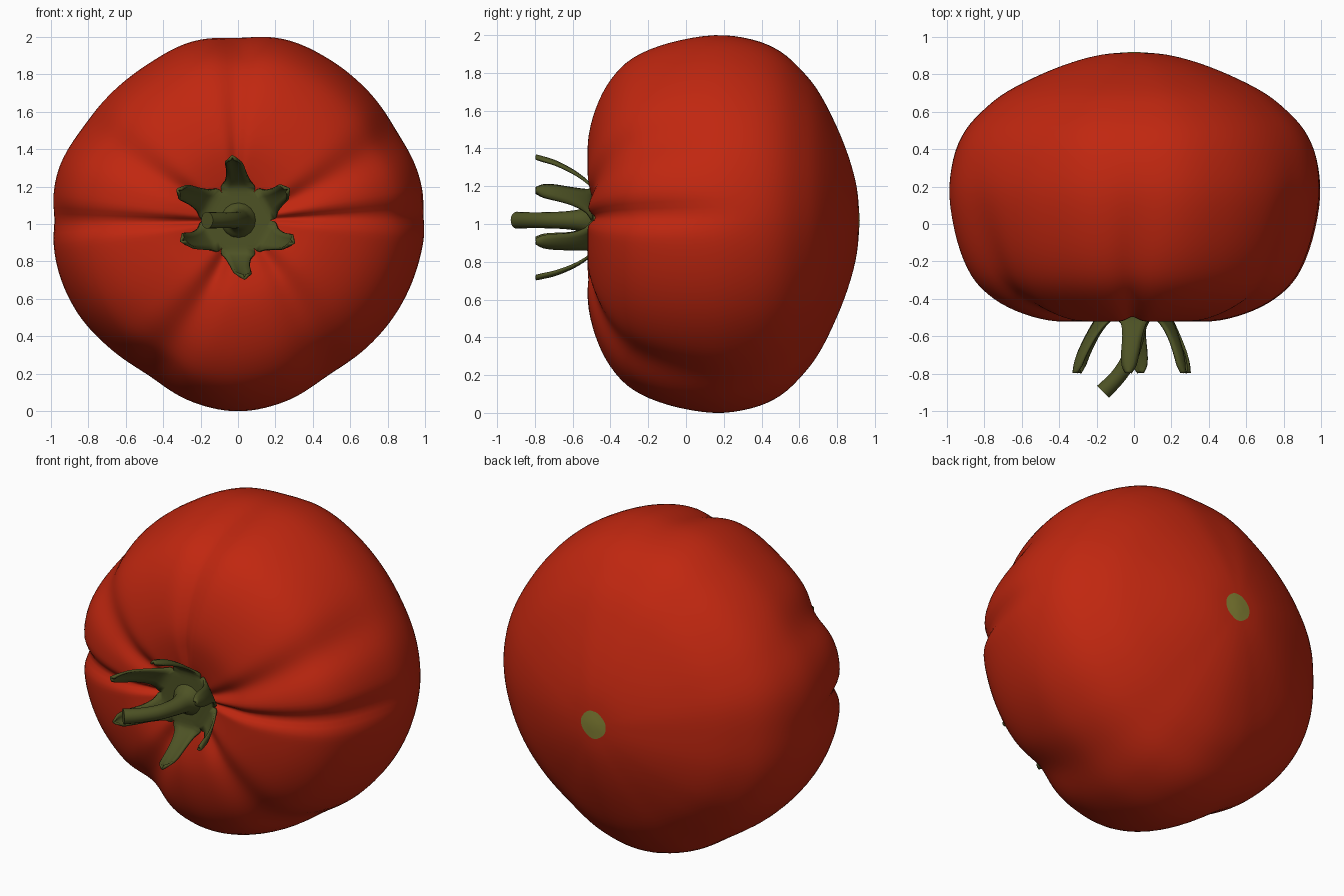
import bpy, bmesh, math
from mathutils import Vector

if "Cube" in bpy.data.objects:
    bpy.data.objects.remove(bpy.data.objects["Cube"])

CZ = 1.02  # height of the fruit axis, which runs along y


def material(name, rgb):
    m = bpy.data.materials.new(name)
    m.diffuse_color = (*rgb, 1)
    m.use_nodes = True
    m.node_tree.nodes["Principled BSDF"].inputs["Base Color"].default_value = m.diffuse_color
    return m


RED = material("ripe red", (0.53, 0.020, 0.005))
GREEN = material("stem green", (0.075, 0.085, 0.018))
OLIVE = material("blossom scar olive", (0.24, 0.23, 0.037))


def catmull(a, b, c, d, t):
    return 0.5 * (2 * b + (c - a) * t + (2 * a - 5 * b + 4 * c - d) * t * t
                  + (3 * b - a - 3 * c + d) * t ** 3)


def smooth_path(points, steps):
    """Resample a list of tuples as a smooth curve."""
    p = [Vector(q) for q in points]
    p = [2 * p[0] - p[1]] + p + [2 * p[-1] - p[-2]]
    out = [catmull(*p[i:i + 4], k / steps) for i in range(len(p) - 3) for k in range(steps)]
    return out + [p[-2]]


def finish(bm, name, mats):
    bmesh.ops.recalc_face_normals(bm, faces=bm.faces)
    me = bpy.data.meshes.new(name)
    bm.to_mesh(me)
    bm.free()
    for m in mats:
        me.materials.append(m)
    for f in me.polygons:
        f.use_smooth = True
    ob = bpy.data.objects.new(name, me)
    bpy.context.collection.objects.link(ob)
    return ob


def bridge(bm, r0, r1):
    n = len(r0)
    return [bm.faces.new((r0[i], r0[(i + 1) % n], r1[(i + 1) % n], r1[i])) for i in range(n)]


# ---- fruit: lathed (radius, y) profile, uneven outline, creased front
PROFILE = [(0, -.44), (.1, -.465), (.25, -.505), (.42, -.52), (.6, -.48), (.76, -.40),
           (.88, -.28), (.96, -.09), (1, .15), (.975, .35), (.91, .50), (.8, .62),
           (.68, .71), (.5, .80), (.33, .865), (.17, .905), (0, .92)]
# outline radius every 15 degrees, from +x towards +z
OUTLINE = [1.0, .995, .980, .98, .988, .998, .98, .985, .963, .96, .975, .997,
           .99, .997, .99, .969, .967, 1.0, 1.02, 1.0, .966, .968, .98, .99]
# creases: angle at rim, bend towards the centre, width in degrees, depth
CREASES = [(2, 0, 3, .04), (29, -10, 6, .035), (90, 2, 4, .025), (148, 5, 6, .035),
           (180, 2, 3, .04), (240, 11, 7, .045), (301, 10, 7, .03)]
SEG = 180


def outline(deg):
    i, t = int(deg // 15), (deg % 15) / 15
    return catmull(*[OUTLINE[(i + k) % 24] for k in (-1, 0, 1, 2)], t)


def crease(deg, r, y):
    fade = min(1, max(0, (.40 - y) / .65))
    fade = fade * fade * (3 - 2 * fade) * min(1, r / .3)
    total = 0
    for a, bend, width, depth in CREASES:
        d = (deg - a - bend * (1 - r) + 180) % 360 - 180
        total += depth * math.exp(-(d / width) ** 2 / 2)
    return total * fade


bm = bmesh.new()
prof = smooth_path(PROFILE, 4)
rings = []
for j in range(1, len(prof) - 1):
    r, y = prof[j]
    tan = (prof[j + 1] - prof[j - 1]).normalized()
    ring = []
    for i in range(SEG):
        deg = i * 360 / SEG
        a = math.radians(deg)
        c = crease(deg, r, y)
        rr = r * outline(deg) - c * tan.y
        yy = y + c * tan.x
        ring.append(bm.verts.new((rr * math.cos(a), yy, CZ + rr * math.sin(a))))
    rings.append(ring)
for r0, r1 in zip(rings, rings[1:]):
    bridge(bm, r0, r1)
for ring, y in ((rings[0], prof[0].y), (rings[-1], prof[-1].y)):
    pole = bm.verts.new((0, y, CZ))
    for i in range(SEG):
        bm.faces.new((pole, ring[i], ring[(i + 1) % SEG]))
# blossom scar on the back
for f in bm.faces:
    c = f.calc_center_median()
    if c.y > .5 and math.hypot(c.x, c.z - CZ) < .09:
        f.material_index = 1
finish(bm, "tomato_fruit", [RED, OLIVE])

# ---- stem: flared tube bending to the left
bm = bmesh.new()
path = smooth_path([(0, -.44, .105), (.004, -.50, .095), (.006, -.55, .062), (0, -.63, .048),
                    (-.03, -.73, .043), (-.09, -.82, .042), (-.165, -.896, .045)], 4)
rings = []
for j, p in enumerate(path):
    t = path[min(j + 1, len(path) - 1)] - path[max(j - 1, 0)]
    side = Vector((-t.y, t.x)).normalized()
    rings.append([])
    for i in range(16):
        a = i * math.tau / 16
        u = p.z * math.cos(a)
        rings[-1].append(bm.verts.new((p.x + side.x * u, p.y + side.y * u,
                                       CZ + p.z * math.sin(a))))
for r0, r1 in zip(rings, rings[1:]):
    bridge(bm, r0, r1)
bm.faces.new(rings[-1])
stem = finish(bm, "stem", [GREEN])
for e in stem.data.edges:
    e.use_edge_sharp = all(v >= len(rings) * 16 - 16 for v in e.vertices)

# ---- calyx: six sepals meeting in a hub; (angle, sideways tip shift, reach)
SEPALS = [(30, .01, .95), (90, .03, 1.02), (150, .02, 1.08), (210, -.055, .95),
          (270, .035, .93), (330, .045, .95)]
# radius, y, half width
LEAF = [(.03, -.495, .017), (.10, -.497, .058), (.17, -.50, .092), (.21, -.53, .068),
        (.26, -.60, .052), (.305, -.69, .046), (.325, -.755, .036), (.335, -.795, .012)]
bm = bmesh.new()
for deg, shift, reach in SEPALS:
    a = math.radians(deg)
    out = Vector((math.cos(a), 0, math.sin(a)))
    side = Vector((-math.sin(a), 0, math.cos(a)))
    rows = []
    for r, y, w in smooth_path(LEAF, 3):
        k = max(0, (r - .17) / .165)
        row = []
        for s in (-1, -.5, 0, .5, 1):
            cup = -.02 * k * s * s
            p = out * (r * (1 + (reach - 1) * k) + cup) + side * (w * s + shift * k * k)
            row.append(bm.verts.new((p.x, y, CZ + p.z)))
        rows.append(row)
    for r0, r1 in zip(rows, rows[1:]):
        for i in range(4):
            bm.faces.new((r0[i], r0[i + 1], r1[i + 1], r1[i]))
bmesh.ops.remove_doubles(bm, verts=bm.verts, dist=.002)
calyx = finish(bm, "calyx", [GREEN])
mod = calyx.modifiers.new("thickness", 'SOLIDIFY')
mod.thickness = .014
mod.offset = 0
